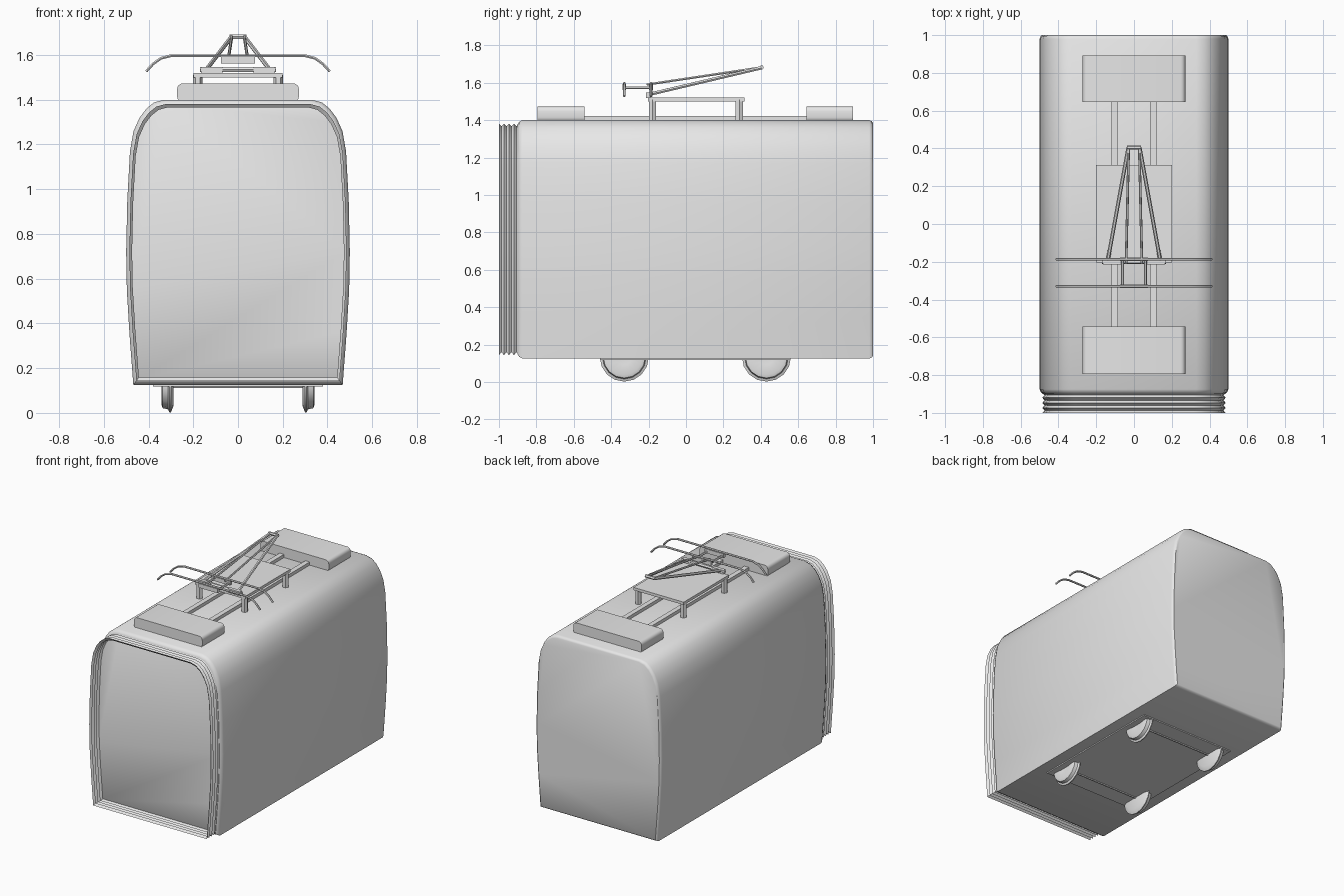
import bpy, bmesh, math
from mathutils import Vector, Matrix

cube = bpy.data.objects.get("Cube")
if cube:
    bpy.data.objects.remove(cube, do_unlink=True)

grey = bpy.data.materials.new("plain grey")
grey.use_nodes = True
grey.diffuse_color = (0.8, 0.8, 0.8, 1)
grey.node_tree.nodes["Principled BSDF"].inputs["Base Color"].default_value = (0.8, 0.8, 0.8, 1)


def smooth(obj, angle=35):
    bpy.ops.object.select_all(action='DESELECT')
    obj.select_set(True)
    bpy.context.view_layer.objects.active = obj
    bpy.ops.object.shade_smooth_by_angle(angle=math.radians(angle))


def add_mesh(name, bm):
    bmesh.ops.recalc_face_normals(bm, faces=bm.faces)
    mesh = bpy.data.meshes.new(name)
    bm.to_mesh(mesh)
    bm.free()
    mesh.materials.append(grey)
    obj = bpy.data.objects.new(name, mesh)
    bpy.context.collection.objects.link(obj)
    return obj


def loft(name, rings, capped=True, angle=35):
    """Skin a row of closed rings with quads."""
    bm = bmesh.new()
    rows = [[bm.verts.new(p) for p in ring] for ring in rings]
    n = len(rows[0])
    for a, b in zip(rows, rows[1:]):
        for i in range(n):
            j = (i + 1) % n
            bm.faces.new((a[i], a[j], b[j], b[i]))
    if capped:
        bm.faces.new(rows[0])
        bm.faces.new(rows[-1])
    obj = add_mesh(name, bm)
    smooth(obj, angle)
    return obj


def box(name, low, high, rounding=0):
    """Box between two corners, optionally rounded along y."""
    low, high = Vector(low), Vector(high)
    bm = bmesh.new()
    size = Matrix.Diagonal((*(high - low), 1))
    bmesh.ops.create_cube(bm, size=1, matrix=Matrix.Translation((low + high) / 2) @ size)
    if rounding:
        edges = [e for e in bm.edges
                 if abs((e.verts[0].co - e.verts[1].co).normalized().y) > 0.9]
        bmesh.ops.bevel(bm, geom=edges, offset=rounding, segments=4, profile=0.5,
                        affect='EDGES')
    obj = add_mesh(name, bm)
    if rounding:
        smooth(obj)
    return obj


def tube(name, points, radius):
    curve = bpy.data.curves.new(name, 'CURVE')
    curve.dimensions = '3D'
    curve.bevel_depth = radius
    curve.bevel_resolution = 1
    curve.use_fill_caps = True
    spline = curve.splines.new('POLY')
    spline.points.add(len(points) - 1)
    for p, co in zip(spline.points, points):
        p.co = (*co, 1)
    curve.materials.append(grey)
    obj = bpy.data.objects.new(name, curve)
    bpy.context.collection.objects.link(obj)
    bpy.ops.object.select_all(action='DESELECT')
    obj.select_set(True)
    bpy.context.view_layer.objects.active = obj
    bpy.ops.object.convert(target='MESH')
    smooth(bpy.context.object, 50)


# Car body: barrel-sided section with eased ends
half = [(0.468, 0.125), (0.485, 0.35), (0.497, 0.55), (0.5, 0.72), (0.495, 0.95),
        (0.483, 1.17), (0.467, 1.26), (0.44, 1.32), (0.41, 1.36), (0.375, 1.388),
        (0.33, 1.4)]
section = half + [(-x, z) for x, z in reversed(half)]
MID = 0.762


def section_ring(y, s):
    return [(x * s, y, MID + (z - MID) * s) for x, z in section]


loft("car_body", [section_ring(y, s) for y, s in
                  [(-0.9, 0.965), (-0.892, 0.985), (-0.875, 1), (0.98, 1), (0.994, 0.99), (1, 0.975)]])

# Open folding bellows at the front
folds = 8
loft("bellows", [section_ring(-0.893 - 0.107 * i / folds, 0.971 if i % 2 == 0 else 0.947)
                 for i in range(folds + 1)], capped=False, angle=20)

# Underside
box("floor_plate", (-0.38, -0.46, 0.117), (0.38, 0.56, 0.13))
wheel_profile = [(0.288, 0.1), (0.296, 0.122), (0.3, 0.131), (0.307, 0.131),
                 (0.313, 0.117), (0.337, 0.112), (0.343, 0.095), (0.335, 0.04)]
for end, y in (("front", -0.33), ("rear", 0.43)):
    tube(end + "_axle", [(-0.3, y, 0.118), (0.3, y, 0.118)], 0.008)
    for side, m in (("left", 1), ("right", -1)):
        loft(f"{end}_{side}_wheel",
             [[(m * x, y + r * math.cos(k * math.tau / 16), 0.133 + r * math.sin(k * math.tau / 16))
               for k in range(16)] for x, r in wheel_profile])

# Roof equipment boxes and rails
box("front_roof_box", (-0.272, -0.795, 1.39), (0.272, -0.543, 1.473), 0.025)
box("rear_roof_box", (-0.272, 0.645, 1.39), (0.272, 0.893, 1.473), 0.025)
for side, m in (("left", 1), ("right", -1)):
    xs = sorted((m * 0.085, m * 0.12))
    box(side + "_roof_rail", (xs[0], -0.56, 1.39), (xs[1], 0.66, 1.423))

# Current collector base on four posts
box("collector_base", (-0.2, -0.203, 1.5), (0.2, 0.312, 1.52))
for end, y in (("front", -0.18), ("rear", 0.285)):
    for side, x in (("left", 0.18), ("right", -0.18)):
        tube(f"{end}_{side}_post", [(x, y, 1.39), (x, y, 1.51)], 0.022)

# Folding arms
tube("lower_pivot_shaft", [(-0.17, -0.2, 1.535), (0.17, -0.2, 1.535)], 0.012)
for side, m in (("left", 1), ("right", -1)):
    xs = sorted((m * 0.07, m * 0.165))
    box(side + "_pivot_block", (xs[0], -0.215, 1.518), (xs[1], -0.19, 1.547))
    tube(side + "_lower_arm", [(m * 0.14, -0.2, 1.537), (m * 0.03, 0.405, 1.68)], 0.01)
    tube(side + "_upper_arm", [(m * 0.042, -0.21, 1.59), (m * 0.028, 0.405, 1.682)], 0.007)
    tube(side + "_head_link", [(m * 0.06, -0.33, 1.572), (m * 0.06, -0.185, 1.572)], 0.008)
tube("elbow_shaft", [(-0.038, 0.405, 1.682), (0.038, 0.405, 1.682)], 0.011)

# Contact bows with drooping horns
bow_half = [(0.3, 1.597), (0.345, 1.585), (0.38, 1.56), (0.41, 1.527)]
bow = [(-x, z) for x, z in reversed(bow_half)] + bow_half
for end, y in (("front", -0.33), ("rear", -0.187)):
    tube(end + "_contact_bow", [(x, y, z) for x, z in bow], 0.007)
    box(end + "_bow_bracket", (-0.075, y - 0.01, 1.562), (0.075, y + 0.01, 1.592))
